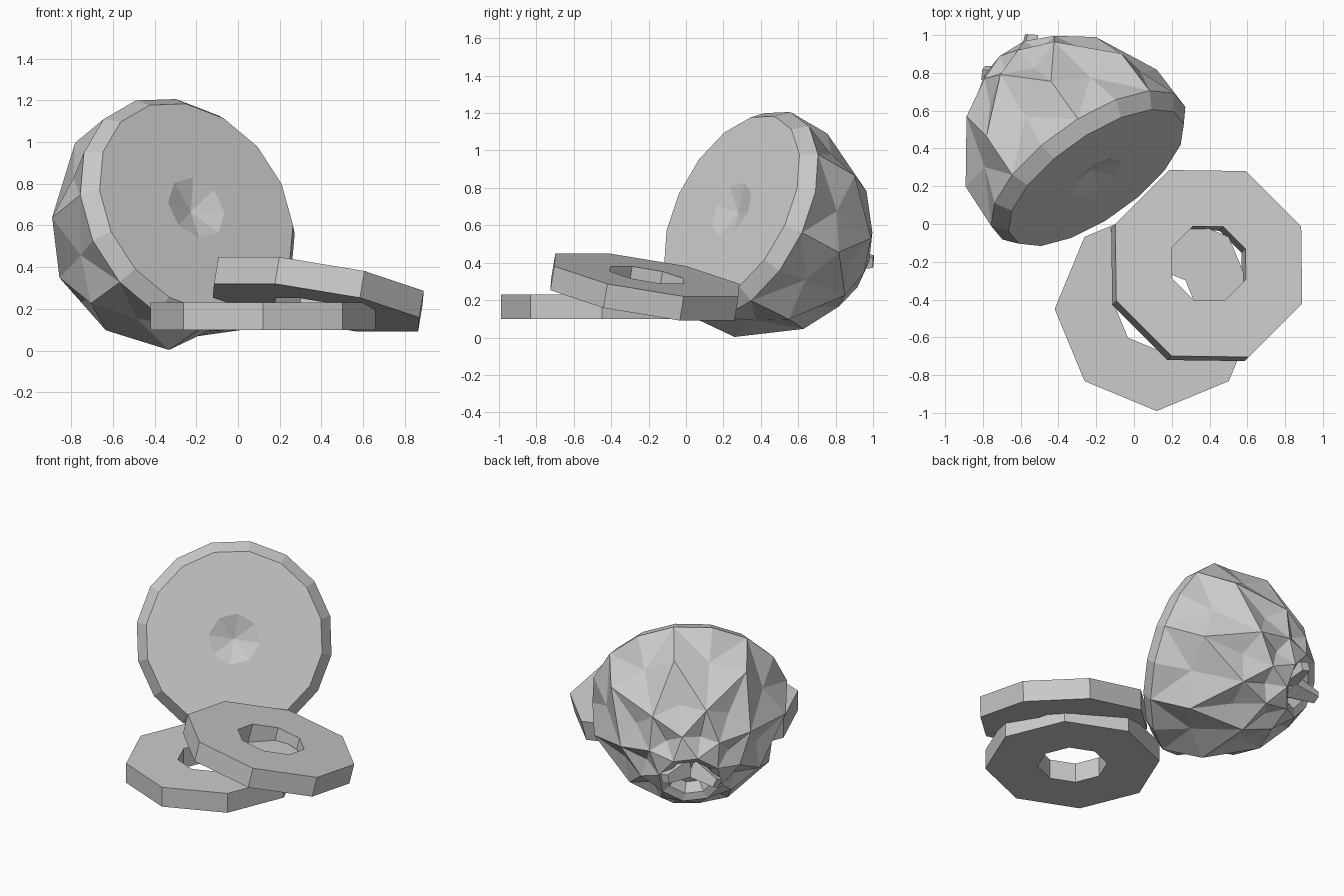
import bpy, bmesh, math
from mathutils import Matrix, Vector

cube = bpy.data.objects.get("Cube")
if cube:
    bpy.data.objects.remove(cube, do_unlink=True)

grey = bpy.data.materials.new("plain grey")
grey.use_nodes = True
grey.diffuse_color = (0.6, 0.6, 0.6, 1)
grey.node_tree.nodes["Principled BSDF"].inputs["Base Color"].default_value = (0.6, 0.6, 0.6, 1)


def finish(bm, name, matrix):
    bmesh.ops.recalc_face_normals(bm, faces=bm.faces)
    mesh = bpy.data.meshes.new(name)
    bm.to_mesh(mesh)
    bm.free()
    mesh.materials.append(grey)
    obj = bpy.data.objects.new(name, mesh)
    obj.matrix_world = matrix
    bpy.context.collection.objects.link(obj)
    return obj


def frame(normal, origin):
    """Matrix whose z axis is the normal and whose x axis stays level."""
    n = Vector(normal).normalized()
    side = Vector((0, 0, 1)).cross(n).normalized()
    rot = Matrix((side, n.cross(side), n)).transposed()
    return Matrix.Translation(origin) @ rot.to_4x4()


def polar(angle, radius, depth):
    a = math.radians(angle)
    return Vector((radius * math.cos(a), radius * math.sin(a), -depth))


def ring(bm, count, start, radius, depth):
    return [bm.verts.new(polar(start + 360 / count * k, radius, depth)) for k in range(count)]


def bridge(bm, a, b):
    n = len(a)
    for k in range(n):
        j = (k + 1) % n
        bm.faces.new((a[k], a[j], b[j], b[k]))


def fan(bm, loop, centre):
    """Close a loop with triangles around a pushed-in centre."""
    c = bm.verts.new(centre)
    for k in range(len(loop)):
        bm.faces.new((loop[k], loop[(k + 1) % len(loop)], c))


# Two eight-sided fruit slices, one flat and one leaning on it
def slice_ring(name, matrix, start):
    bm = bmesh.new()
    loops = [ring(bm, 8, start, r, d) for r, d in
             ((0.54, -0.066), (0.54, 0.066), (0.215, 0.066), (0.215, -0.066))]
    for k in range(4):
        bridge(bm, loops[k], loops[(k + 1) % 4])
    finish(bm, name, matrix)


slice_ring("flat_slice", Matrix.Translation((0.12, -0.45, 0.165)), 0)
tilt = Vector((0, 0, 1)).rotation_difference(Vector((0.162, 0.162, 0.97))).to_matrix().to_4x4()
slice_ring("leaning_slice", Matrix.Translation((0.385, -0.22, 0.27)) @ tilt, 22.5)

# Cut fruit: flat cut face, bevelled rim and a pitted, tapering skin
fruit = frame((0.53, -0.75, 0.395), (-0.2, 0.245, 0.685))
ODD, EVEN = -9.5, 13
bm = bmesh.new()
core = ring(bm, 8, ODD, 0.16, 0)
cut = ring(bm, 16, ODD, 0.55, 0)
rim = ring(bm, 16, ODD, 0.61, 0.08)
row1 = ring(bm, 8, ODD, 0.60, 0.35)
row2 = ring(bm, 8, EVEN, 0.44, 0.62)
row3 = ring(bm, 8, ODD, 0.31, 0.73)
cap = ring(bm, 8, EVEN, 0.20, 0.81)
fan(bm, core, polar(0, 0, 0.05))
bridge(bm, cut, rim)
for k in range(8):
    j = (k + 1) % 8
    odd, even = ODD + 45 * k, EVEN + 45 * k
    r0, r1, r2 = 2 * k, 2 * k + 1, (2 * k + 2) % 16
    bm.faces.new((cut[r0], cut[r1], cut[r2], core[j], core[k]))
    # wide pits beside the rim, then two staggered rows of diamond pits
    fan(bm, [rim[r0], rim[r1], rim[r2], row1[j], row2[k], row1[k]], polar(even, 0.53, 0.30))
    fan(bm, [row1[k], row2[k], row3[k], row2[k - 1]], polar(odd, 0.41, 0.55))
    fan(bm, [row2[k], row3[j], cap[k], row3[k]], polar(even, 0.275, 0.69))
    bm.faces.new((row3[k], cap[k], cap[k - 1]))
# hollow around the crown
lip = ring(bm, 8, EVEN, 0.15, 0.79)
floor = ring(bm, 8, EVEN, 0.11, 0.73)
bridge(bm, cap, lip)
bridge(bm, lip, floor)
bm.faces.new(floor)
finish(bm, "cut_fruit", fruit)

# Stubby crown leaves leaning out of the hollow
for name, angle in (("crown_leaf_left", 23), ("crown_leaf_right", 172)):
    bm = bmesh.new()
    base, tip = polar(angle, 0.04, 0.72), polar(angle, 0.17, 0.86)
    d = tip - base
    bmesh.ops.create_cone(bm, cap_ends=True, segments=4, radius1=0.08, radius2=0.04, depth=d.length)
    turn = d.to_track_quat('Z', 'Y').to_matrix().to_4x4()
    finish(bm, name, fruit @ Matrix.Translation((base + tip) / 2) @ turn)
